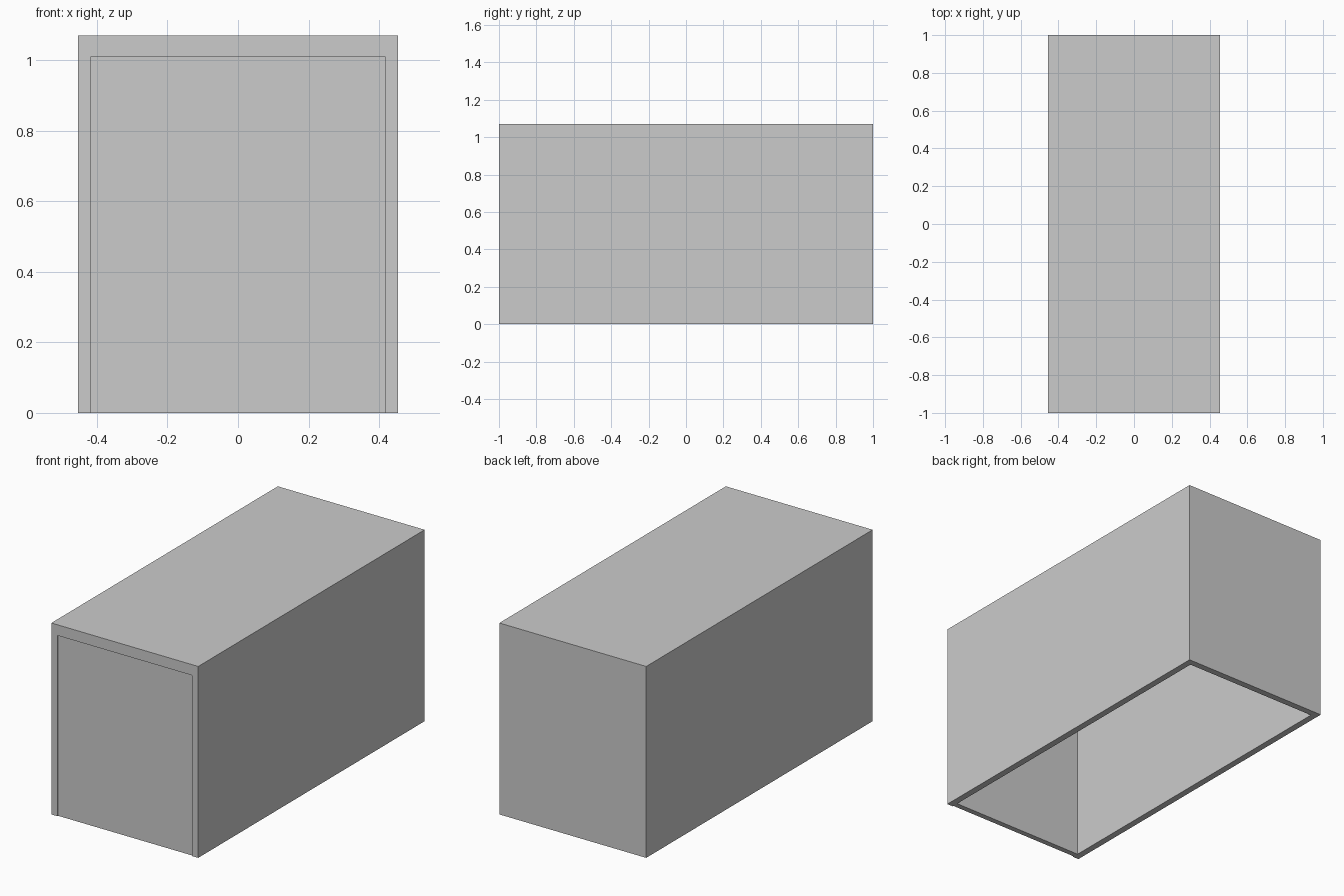
import bpy

if "Cube" in bpy.data.objects:
    bpy.data.objects.remove(bpy.data.objects["Cube"])

W, D, H = 0.908, 2.0, 1.07      # outer size
SIDE, TOP = 0.037, 0.06         # wall and roof thickness
INSET = 0.006                   # front panel sits slightly back


def box(name, lo, hi):
    size = [b - a for a, b in zip(lo, hi)]
    centre = [(a + b) / 2 for a, b in zip(lo, hi)]
    bpy.ops.mesh.primitive_cube_add(size=1, location=centre)
    ob = bpy.context.object
    ob.name = name
    ob.scale = size
    bpy.ops.object.transform_apply(location=True, scale=True)
    return ob


def cut(target, cutter):
    mod = target.modifiers.new(cutter.name, 'BOOLEAN')
    mod.operation = 'DIFFERENCE'
    mod.solver = 'EXACT'
    mod.object = cutter
    bpy.context.view_layer.objects.active = target
    bpy.ops.object.modifier_apply(modifier=mod.name)
    bpy.data.objects.remove(cutter, do_unlink=True)


# Outer casing, open underneath
casing = box("casing", (-W / 2, -D / 2, 0), (W / 2, D / 2, H))
x, y, z = W / 2 - SIDE, D / 2 - SIDE, H - TOP
cut(casing, box("cavity_cutter", (-x, -y, -0.1), (x, y, z)))

# Front panel recessed within its frame
cut(casing, box("front_recess_cutter", (-x, -D / 2 - 0.1, -0.1), (x, -D / 2 + INSET, z)))
